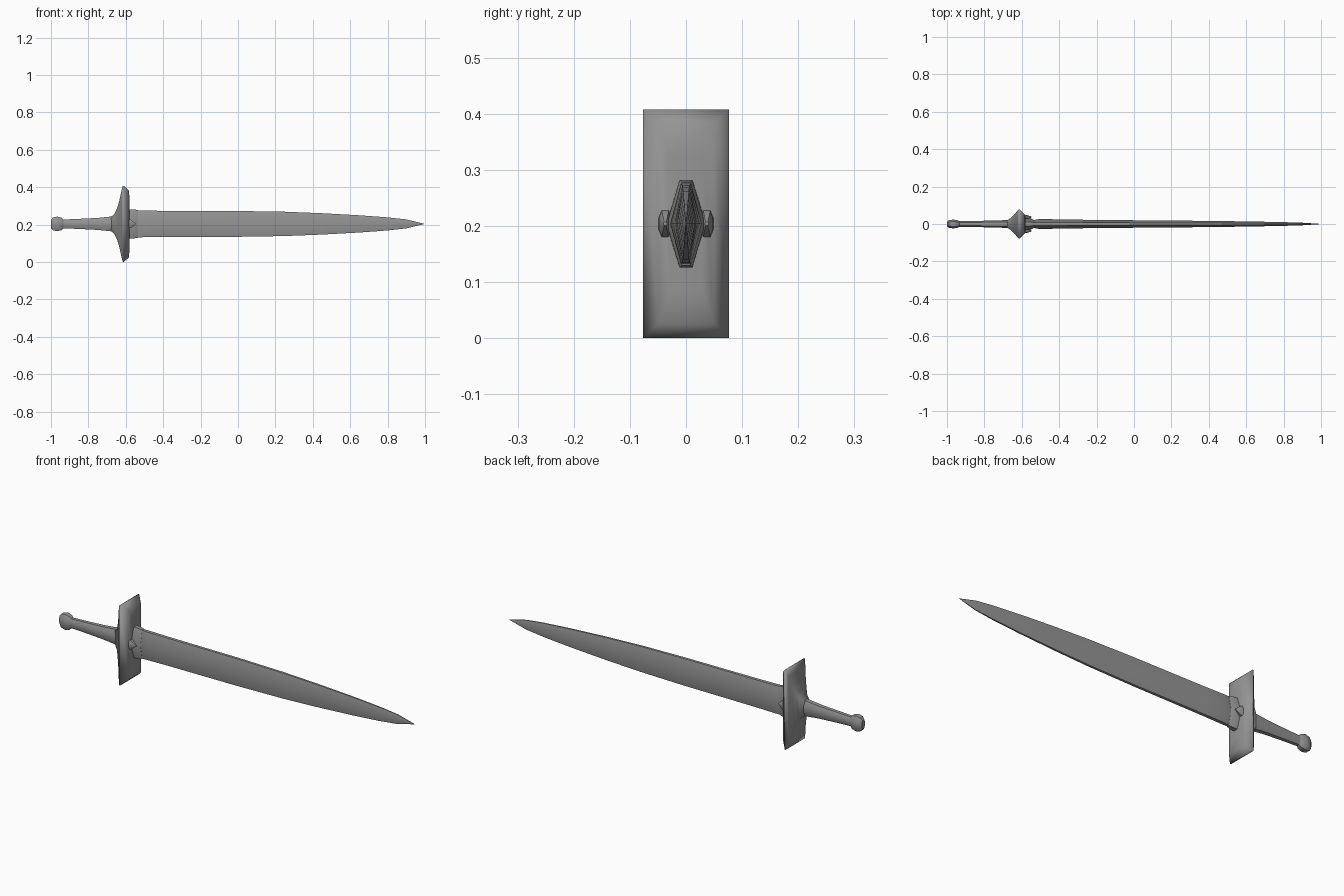
import bpy, bmesh, math

if "Cube" in bpy.data.objects:
    bpy.data.objects.remove(bpy.data.objects["Cube"])

CZ = 0.204  # height of the sword's long axis

RECT = [(1, 1), (-1, 1), (-1, -1), (1, -1)]
OCT = [(1, .45), (.55, 1), (-.55, 1), (-1, .45), (-1, -.45), (-.55, -1), (.55, -1), (1, -.45)]
DIAMOND = [(1, 0), (.33, 1), (-.33, 1), (-1, 0), (-.33, -1), (.33, -1)]

# Dark steel
steel = bpy.data.materials.new("dark_steel")
steel.diffuse_color = (.3, .3, .3, 1)
steel.use_nodes = True
steel.node_tree.nodes["Principled BSDF"].inputs["Base Color"].default_value = steel.diffuse_color


def loft(name, section, rings, angle=35, y0=0.0):
    """Skin a cross-section along x; each ring is (x, half y, half z)."""
    bm = bmesh.new()
    loops = [[bm.verts.new((x, y0 + sy * hy, CZ + sz * hz)) for sy, sz in section]
             for x, hy, hz in rings]
    n = len(section)
    for a, b in zip(loops, loops[1:]):
        for i in range(n):
            j = (i + 1) % n
            bm.faces.new((a[i], a[j], b[j], b[i]))
    bm.faces.new(loops[0])
    bm.faces.new(loops[-1])
    bmesh.ops.recalc_face_normals(bm, faces=bm.faces)
    me = bpy.data.meshes.new(name)
    bm.to_mesh(me)
    bm.free()
    me.materials.append(steel)
    ob = bpy.data.objects.new(name, me)
    bpy.context.collection.objects.link(ob)
    bpy.ops.object.select_all(action='DESELECT')
    ob.select_set(True)
    bpy.context.view_layer.objects.active = ob
    bpy.ops.object.shade_smooth_by_angle(angle=math.radians(angle))
    return ob


# Pommel: flattened faceted knob
loft("pommel", OCT, [(-1.0, .012, .022), (-.99, .02, .034), (-.967, .024, .039),
                     (-.944, .02, .034), (-.932, .014, .022)])

# Grip, swelling slightly towards the guard
loft("grip", OCT, [(-.945, .015, .023), (-.85, .016, .027),
                   (-.75, .019, .032), (-.665, .021, .041)])

# Guard: flares out of the grip, ridge at the rim, softly bevelled front
loft("guard", RECT, [(-.68, .018, .037), (-.662, .03, .052), (-.647, .045, .082),
                     (-.635, .057, .122), (-.625, .068, .168), (-.617, .077, .202),
                     (-.611, .077, .204), (-.583, .05, .178), (-.579, .03, .12)], angle=62)

# Collar where the blade leaves the guard
loft("blade_collar", DIAMOND, [(-.6, .036, .078), (-.56, .034, .078), (-.535, .022, .074)])

# Blade: flattened diamond section tapering to a point
loft("blade", DIAMOND, [(-.56, .016, .073), (-.53, .022, .072), (-.5, .028, .071),
                        (-.4, .024, .070), (0, .020, .069), (.25, .018, .065),
                        (.45, .016, .057), (.65, .013, .046), (.8, .010, .035),
                        (.9, .007, .024), (.995, .0008, .0008)])

# Pointed studs on both flats of the guard
for side, label in ((-1, "front"), (1, "back")):
    loft("stud_" + label, OCT, [(-.59, .012, .025), (-.572, .011, .022),
                                (-.548, .003, .003)], y0=side * .037)
